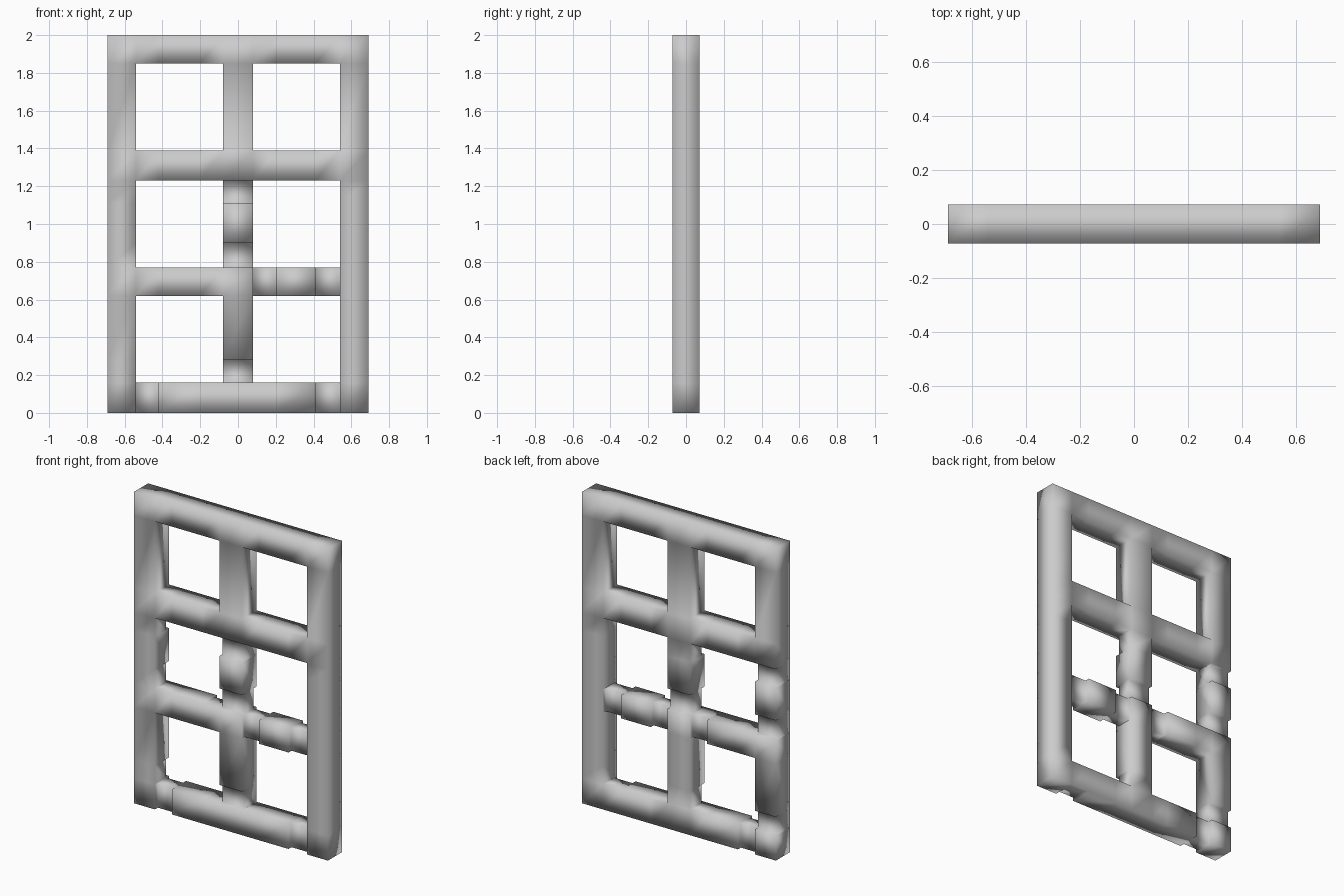
import bpy, bmesh

cube = bpy.data.objects.get("Cube")
if cube:
    bpy.data.objects.remove(cube, do_unlink=True)

# Plain grey finish
grey = bpy.data.materials.new("plain grey")
grey.use_nodes = True
colour = (0.6, 0.6, 0.6, 1)
grey.diffuse_color = colour
bsdf = grey.node_tree.nodes["Principled BSDF"]
bsdf.inputs["Base Color"].default_value = colour
bsdf.inputs["Roughness"].default_value = 0.8

# Cut lines across the lattice
XS = [-0.69, -0.54, -0.42, -0.2, -0.08, 0.08, 0.2, 0.41, 0.54, 0.69]
ZS = [0, 0.16, 0.28, 0.62, 0.77, 0.9, 1.11, 1.23, 1.39, 1.85, 2]
POSTS = {0, 4, 8}          # columns that are upright bars
RAILS = {0, 3, 7, 9}       # rows that are cross bars
HALF = 0.0725              # half thickness
DENT = 0.03                # depth of worn notches

# Worn notches as (column, row)
FRONT = {(5, 3), (7, 3), (4, 1), (4, 4), (4, 6), (1, 0), (7, 0)}
BACK = {(7, 3), (5, 3), (3, 3), (4, 4), (0, 1), (0, 4), (0, 6), (1, 0)}


def span(i, k):
    """Front and back depth of a cell, or None where the lattice is open."""
    if not (0 <= i < len(XS) - 1 and 0 <= k < len(ZS) - 1):
        return None
    if i not in POSTS and k not in RAILS:
        return None
    return (-HALF + DENT * ((i, k) in FRONT), HALF - DENT * ((i, k) in BACK))


bm = bmesh.new()


def quad(points):
    bm.faces.new([bm.verts.new(p) for p in points])


def wall(a, b, y0, y1):
    """Upright strip between two (x, z) points, from y0 to y1."""
    if y1 - y0 > 1e-5:
        quad([(a[0], y0, a[1]), (b[0], y0, b[1]), (b[0], y1, b[1]), (a[0], y1, a[1])])


# Bars: front and back faces, with walls wherever the depth changes
for i in range(len(XS) - 1):
    for k in range(len(ZS) - 1):
        depth = span(i, k)
        if depth is None:
            continue
        front, back = depth
        x0, x1, z0, z1 = XS[i], XS[i + 1], ZS[k], ZS[k + 1]
        ring = [(x0, z0), (x1, z0), (x1, z1), (x0, z1)]
        quad([(x, front, z) for x, z in ring])
        quad([(x, back, z) for x, z in reversed(ring)])
        sides = [(0, -1), (1, 0), (0, 1), (-1, 0)]
        for n, (di, dk) in enumerate(sides):
            a, b = ring[(n + 1) % 4], ring[n]
            beside = span(i + di, k + dk)
            if beside is None:
                wall(a, b, front, back)
            else:
                wall(a, b, front, beside[0])
                wall(a, b, beside[1], back)

bmesh.ops.remove_doubles(bm, verts=bm.verts[:], dist=1e-4)
bmesh.ops.recalc_face_normals(bm, faces=bm.faces[:])
for face in bm.faces:
    face.smooth = True     # soft, rounded-looking bars

mesh = bpy.data.meshes.new("lattice_frame")
bm.to_mesh(mesh)
bm.free()
mesh.materials.append(grey)
lattice = bpy.data.objects.new("lattice_frame", mesh)
bpy.context.collection.objects.link(lattice)
